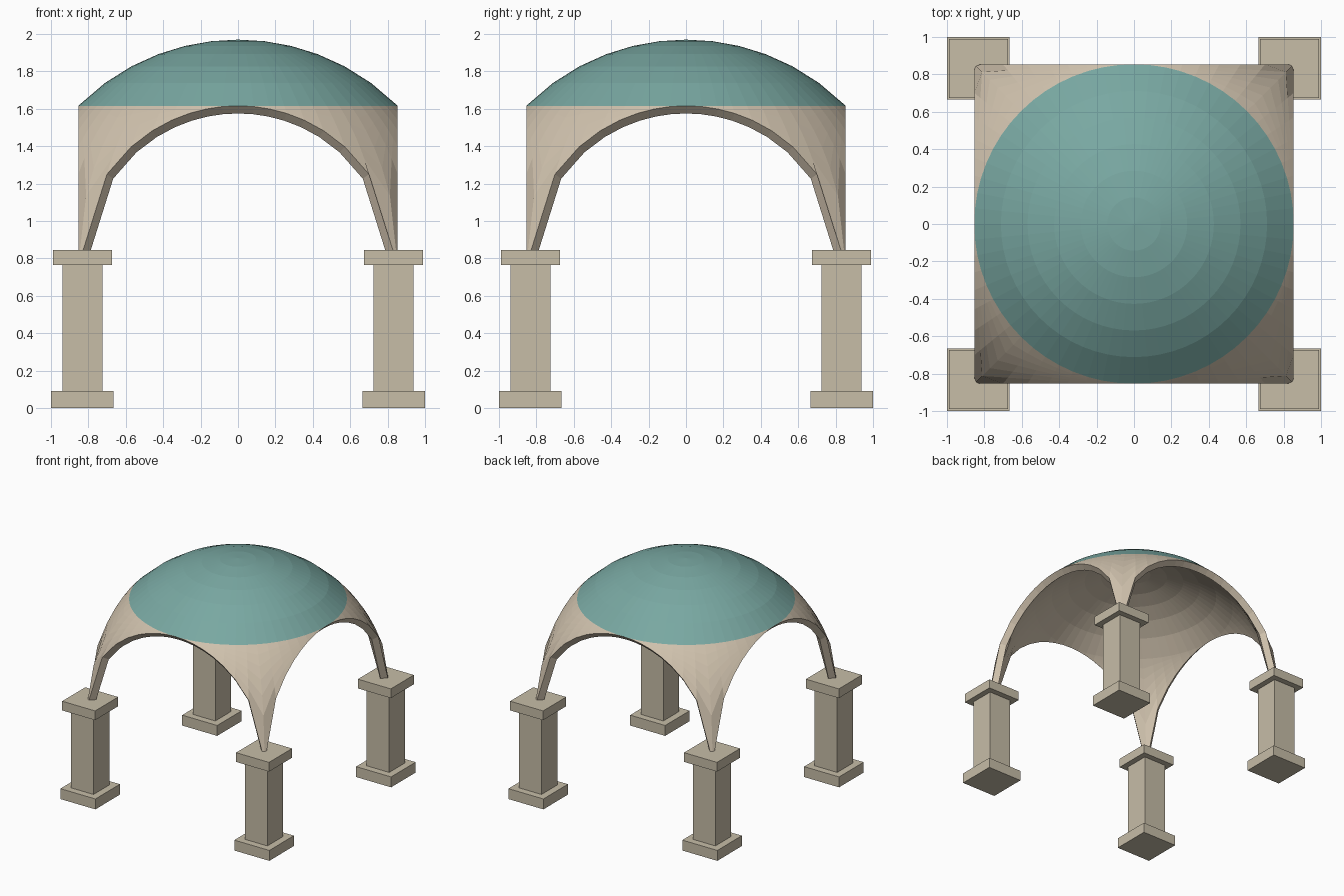
import bpy, bmesh, math
from mathutils import Vector

if "Cube" in bpy.data.objects:
    bpy.data.objects.remove(bpy.data.objects["Cube"])


def material(name, rgb):
    m = bpy.data.materials.new(name)
    m.use_nodes = True
    m.diffuse_color = (*rgb, 1)
    m.node_tree.nodes["Principled BSDF"].inputs["Base Color"].default_value = (*rgb, 1)
    return m


STONE = material("pillar stone", (0.57, 0.51, 0.39))
PLASTER = material("warm vault stone", (0.63, 0.54, 0.42))
TEAL = material("teal roof", (0.19, 0.39, 0.36))


def make_object(name, bm, mats):
    bmesh.ops.recalc_face_normals(bm, faces=bm.faces)
    mesh = bpy.data.meshes.new(name)
    bm.to_mesh(mesh)
    bm.free()
    for m in mats:
        mesh.materials.append(m)
    obj = bpy.data.objects.new(name, mesh)
    bpy.context.collection.objects.link(obj)
    return obj


def box(name, x, y, z0, z1, width):
    bm = bmesh.new()
    bmesh.ops.create_cube(bm, size=1)
    for v in bm.verts:
        v.co = Vector((x + v.co.x * width, y + v.co.y * width,
                       z0 + (v.co.z + 0.5) * (z1 - z0)))
    make_object(name, bm, [STONE])


# Four pillars
for side, sx in (("left", 1), ("right", -1)):
    for end, sy in (("front", -1), ("back", 1)):
        x, y = sx * 0.832, sy * 0.832
        box(f"plinth_{end}_{side}", x, y, 0, 0.09, 0.335)
        box(f"shaft_{end}_{side}", x, y, 0.09, 0.765, 0.215)
        box(f"capital_{end}_{side}", x, y, 0.765, 0.845, 0.315)

# Sail vault: a spherical shell trimmed to a square, with its cap coloured
HALF = 0.854
RADIUS = HALF * math.sqrt(2)
CENTRE = Vector((0, 0, 0.762))
THICKNESS = 0.058
SEGMENTS, RINGS = 64, 6

bm = bmesh.new()


def shell_layer(scale):
    """Return rings of vertices from the apex to the square edge."""
    def vert(angle, r):
        z = math.sqrt(max(RADIUS ** 2 - r * r, 0))
        return bm.verts.new(CENTRE + scale * Vector((r * math.cos(angle), r * math.sin(angle), z)))

    apex = vert(0, 0)
    rows = []
    for k in range(1, 2 * RINGS + 1):
        row = []
        for i in range(SEGMENTS):
            a = math.tau * i / SEGMENTS
            edge = HALF / max(abs(math.cos(a)), abs(math.sin(a)))
            if k <= RINGS:
                r = HALF * k / RINGS
            else:
                r = HALF + (edge - HALF) * (k - RINGS) / RINGS
            # The four arch crowns touch the cap, so they share one vertex
            if k > RINGS and edge - HALF < 1e-5:
                row.append(rows[RINGS - 1][i])
            else:
                row.append(vert(a, r))
        rows.append(row)
    return apex, rows


def face(verts, index):
    unique = list(dict.fromkeys(verts))
    if len(unique) > 2:
        bm.faces.new(unique).material_index = index


outer = shell_layer(1)
inner = shell_layer(1 - THICKNESS / RADIUS)
for (apex, rows), is_outer in ((outer, True), (inner, False)):
    for i in range(SEGMENTS):
        j = (i + 1) % SEGMENTS
        cap = 1 if is_outer else 0
        face([apex, rows[0][i], rows[0][j]], cap)
        for k in range(len(rows) - 1):
            face([rows[k][i], rows[k + 1][i], rows[k + 1][j], rows[k][j]],
                 cap if k < RINGS - 1 else 0)

# Arch rim joining the two layers
for i in range(SEGMENTS):
    j = (i + 1) % SEGMENTS
    a, b = outer[1][-1], inner[1][-1]
    face([a[i], b[i], b[j], a[j]], 0)
make_object("vaulted_dome", bm, [PLASTER, TEAL])
